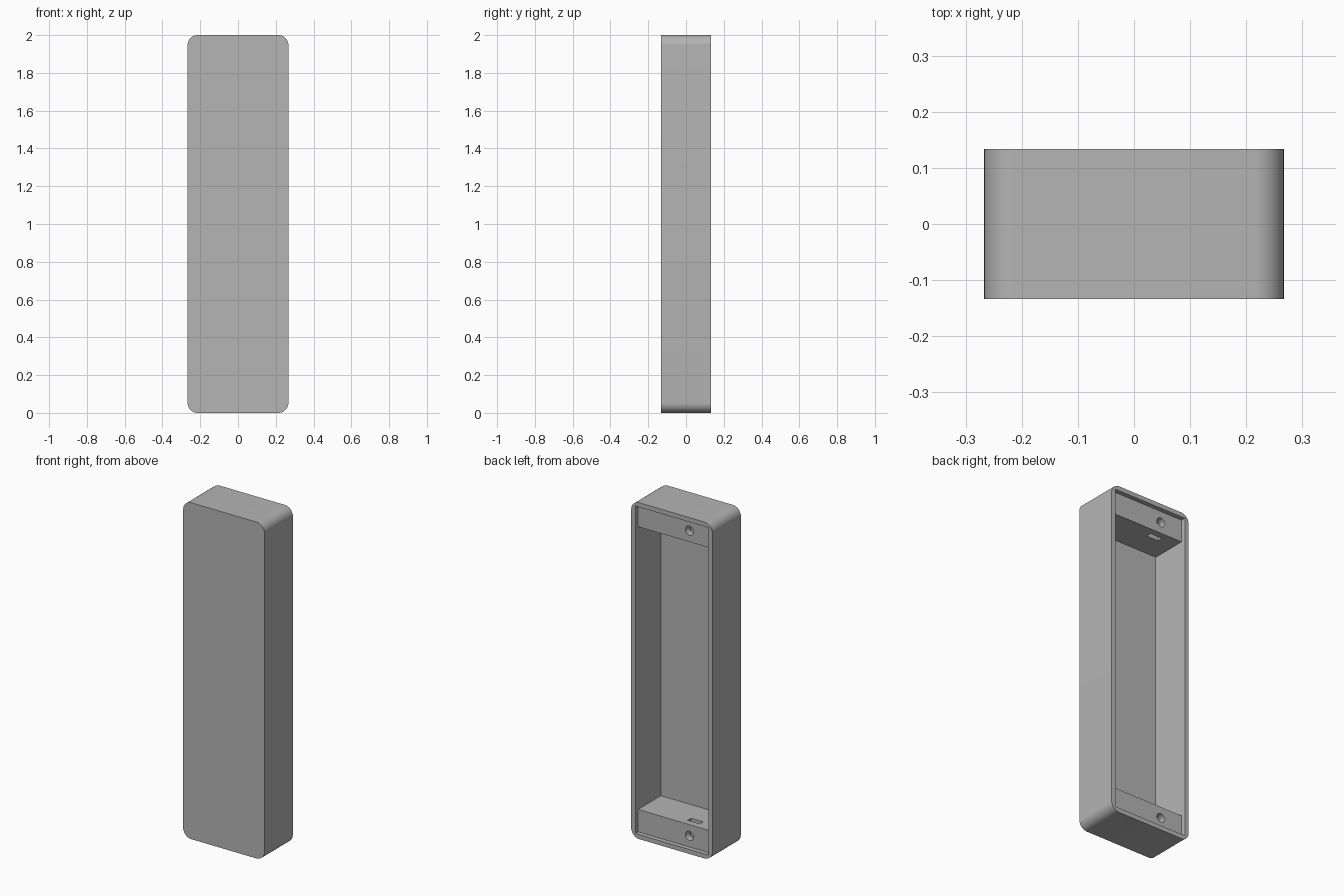
import bpy
import bmesh
from math import pi, radians
from mathutils import Matrix, Vector

old = bpy.data.objects.get("Cube")
if old:
    bpy.data.objects.remove(old, do_unlink=True)

# Main sizes
W, D, H = 0.534, 0.267, 2.0
WALL = 0.0267
RADIUS = 0.053
BLOCK = 0.133
HOLE_X = -0.097
MID = H / 2

grey = bpy.data.materials.new("plain grey")
grey.use_nodes = True
colour = (0.46, 0.46, 0.46, 1)
grey.diffuse_color = colour
grey.node_tree.nodes["Principled BSDF"].inputs["Base Color"].default_value = colour


def finish(name, bm):
    mesh = bpy.data.meshes.new(name)
    bmesh.ops.recalc_face_normals(bm, faces=bm.faces)
    bm.to_mesh(mesh)
    bm.free()
    mesh.materials.append(grey)
    obj = bpy.data.objects.new(name, mesh)
    bpy.context.collection.objects.link(obj)
    return obj


def box(name, low, high, radius=0):
    """Box between two corners; a radius rounds the edges running along y."""
    low, high = Vector(low), Vector(high)
    bm = bmesh.new()
    bmesh.ops.create_cube(bm, size=1)
    for v in bm.verts:
        v.co = (low + high) / 2 + v.co * (high - low)
    if radius:
        edges = [e for e in bm.edges
                 if abs(e.verts[0].co.y - e.verts[1].co.y) > 0.01]
        bmesh.ops.bevel(bm, geom=edges, offset=radius, segments=12,
                        profile=0.5, affect='EDGES')
    return finish(name, bm)


def rod(name, x, z, y0, y1, radius):
    """Cylinder lying along y."""
    bm = bmesh.new()
    bmesh.ops.create_cone(bm, cap_ends=True, segments=32, radius1=radius,
                          radius2=radius, depth=y1 - y0)
    bmesh.ops.transform(bm, verts=bm.verts,
                        matrix=Matrix.Translation((x, (y0 + y1) / 2, z))
                        @ Matrix.Rotation(pi / 2, 4, 'X'))
    return finish(name, bm)


# Solid case with rounded corners
case = box("case", (-W / 2, -D / 2, 0), (W / 2, D / 2, H), RADIUS)

inner_x = W / 2 - WALL
ledge_y = D / 2 - WALL
block_z = WALL + BLOCK

# Deep chamber between the end blocks, and the shallow lid recess behind it
cutters = [
    box("chamber_cutter", (-inner_x, -ledge_y, block_z),
        (inner_x, D, H - block_z)),
    box("recess_cutter", (-inner_x, ledge_y, WALL), (inner_x, D, H - WALL)),
]

# Screw hole and nut slot in each end block
for end, side in (("bottom", -1), ("top", 1)):
    hole_z = MID + side * (MID - WALL - BLOCK / 2)
    cutters.append(rod(end + "_screw_cutter", HOLE_X, hole_z, 0, D, 0.027))
    z_pair = sorted((MID + side * (MID - block_z - 0.05), hole_z + side * 0.04))
    cutters.append(box(end + "_nut_cutter", (HOLE_X - 0.04, 0.035, z_pair[0]),
                       (HOLE_X + 0.04, 0.067, z_pair[1])))

for cutter in cutters:
    cutter.hide_render = True
    cut = case.modifiers.new(cutter.name, 'BOOLEAN')
    cut.operation = 'DIFFERENCE'
    cut.solver = 'EXACT'
    cut.object = cutter

# Bake the cuts, then drop the cutters
bpy.context.view_layer.update()
graph = bpy.context.evaluated_depsgraph_get()
result = bpy.data.meshes.new_from_object(case.evaluated_get(graph))
case.modifiers.clear()
case.data = result
for cutter in cutters:
    bpy.data.objects.remove(cutter, do_unlink=True)

for obj in bpy.context.selected_objects:
    obj.select_set(False)
case.select_set(True)
bpy.context.view_layer.objects.active = case
bpy.ops.object.shade_smooth_by_angle(angle=radians(30))
